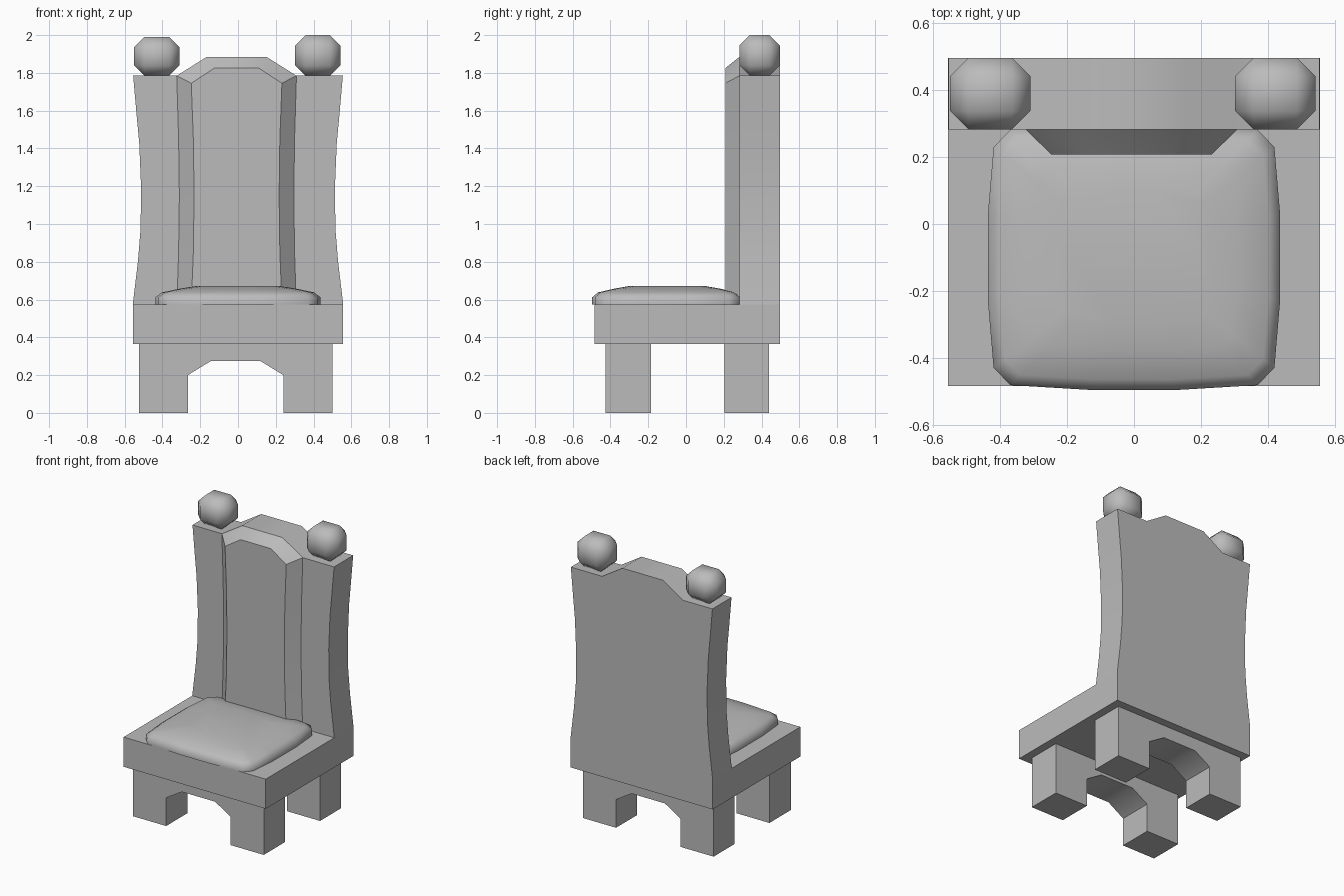
import bpy, bmesh, math
from mathutils import Vector

cube = bpy.data.objects.get("Cube")
if cube:
    bpy.data.objects.remove(cube, do_unlink=True)

# Single stone-grey material
grey = bpy.data.materials.new("plain grey")
grey.use_nodes = True
colour = (0.5, 0.5, 0.5, 1)
grey.diffuse_color = colour
grey.node_tree.nodes["Principled BSDF"].inputs["Base Color"].default_value = colour


def finish(name, bm, angle=40):
    """Turn a bmesh into a shaded, coloured object."""
    bmesh.ops.recalc_face_normals(bm, faces=bm.faces)
    mesh = bpy.data.meshes.new(name)
    bm.to_mesh(mesh)
    bm.free()
    mesh.materials.append(grey)
    mesh.shade_smooth()
    mesh.set_sharp_from_angle(angle=math.radians(angle))
    obj = bpy.data.objects.new(name, mesh)
    bpy.context.collection.objects.link(obj)
    return obj


def loft(name, rings, angle=40):
    """Bridge rings of equal point count and cap both ends."""
    bm = bmesh.new()
    loops = [[bm.verts.new(p) for p in ring] for ring in rings]
    count = len(loops[0])
    for low, high in zip(loops, loops[1:]):
        for i in range(count):
            j = (i + 1) % count
            bm.faces.new((low[i], low[j], high[j], high[i]))
    bm.faces.new(loops[0])
    bm.faces.new(loops[-1])
    return finish(name, bm, angle)


def mirrored(half, centre=0):
    """Close a half profile by mirroring it in x."""
    return [(centre + x, z) for x, z in half] + [(centre - x, z) for x, z in reversed(half)]


def at_y(profile, y):
    return [(x, y, z) for x, z in profile]


def box(name, centre, half, bevel=0, angle=40):
    bm = bmesh.new()
    bmesh.ops.create_cube(bm, size=2)
    for v in bm.verts:
        v.co = Vector(a * h + c for a, h, c in zip(v.co, half, centre))
    if bevel:
        bmesh.ops.bevel(bm, geom=bm.edges[:], offset=bevel, segments=1,
                        affect='EDGES', clamp_overlap=True)
    return finish(name, bm, angle)


# Seat slab
box("seat", (0, 0.006, 0.47), (0.557, 0.491, 0.105))

# Front and back leg frames, each with an arched opening
leg_half = [(0.13, 0.275), (0.253, 0.2), (0.253, 0), (0.512, 0), (0.512, 0.365)]
leg_profile = mirrored(leg_half, -0.0125)
for name, near, far in (("front_legs", -0.425, -0.185), ("back_legs", 0.205, 0.44)):
    loft(name, [at_y(leg_profile, near), at_y(leg_profile, far)])

# Waisted backrest with a raised crest
back_half = [(0.557, 0.575), (0.53, 0.8), (0.516, 0.97), (0.513, 1.19), (0.523, 1.43),
             (0.537, 1.58), (0.555, 1.785), (0.317, 1.785), (0.158, 1.885)]
back_profile = mirrored(back_half)
back_profile = [(x - 0.0075 if abs(x) < 0.4 else x, z) for x, z in back_profile]
loft("backrest", [at_y(back_profile, 0.283), at_y(back_profile, 0.497)])

# Chamfered panel on the front of the backrest
panel_outer = [(0.316, 0.575), (0.307, 0.85), (0.303, 1.15), (0.307, 1.45),
               (0.317, 1.785), (0.158, 1.885)]
panel_inner = [(0.24, 0.575), (0.229, 0.85), (0.225, 1.15), (0.229, 1.45),
               (0.24, 1.745), (0.118, 1.825)]
loft("back_panel", [at_y(mirrored(panel_inner, -0.0075), 0.208),
                    at_y(mirrored(panel_outer, -0.0075), 0.283)])

# Soft cushion with bulging sides
quarter = [(0.437, 0.13), (0.42, 0.33), (0.37, 0.382), (0.12, 0.397)]
half_outline = quarter + [(-x, y) for x, y in reversed(quarter)]
outline = half_outline + [(-x, -y) for x, y in half_outline]
layers = ((0.575, 1), (0.612, 1), (0.638, 0.92), (0.658, 0.7), (0.672, 0.5))
loft("cushion", [[(x * s, y * s - 0.1, z) for x, y in outline] for z, s in layers], 70)

# Rounded finials on the backrest corners
box("right_finial", (-0.43, 0.39, 1.8875), (0.12, 0.107, 0.1025), 0.055, 60)
box("left_finial", (0.4225, 0.39, 1.8925), (0.12, 0.107, 0.1075), 0.055, 60)
